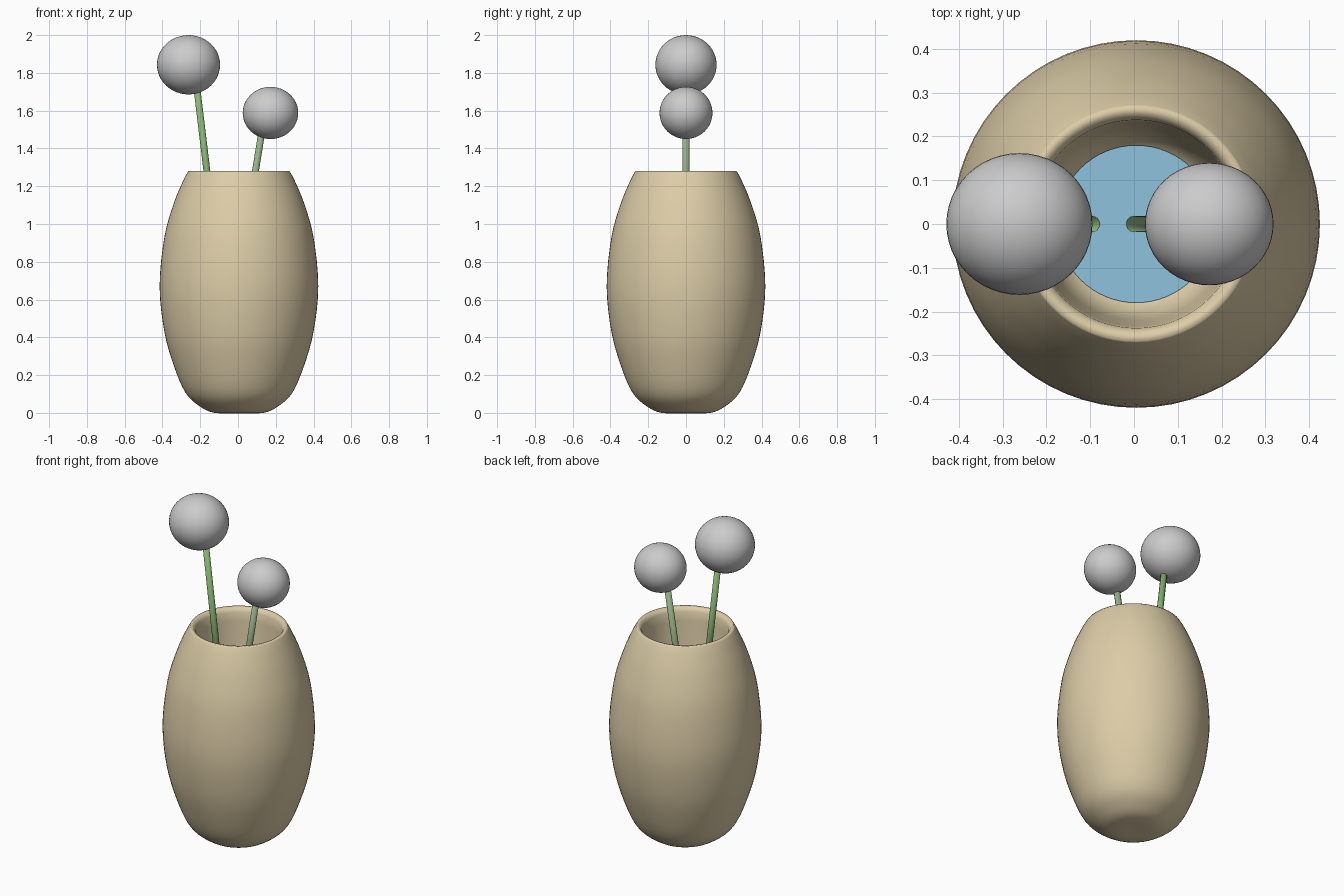
import bpy, bmesh, math
from mathutils import Vector

if "Cube" in bpy.data.objects:
    bpy.data.objects.remove(bpy.data.objects["Cube"])


def material(name, color):
    m = bpy.data.materials.new(name)
    m.diffuse_color = (*color, 1)
    m.use_nodes = True
    m.node_tree.nodes["Principled BSDF"].inputs["Base Color"].default_value = m.diffuse_color
    return m


def finish(name, bm, mat=None, smooth=True):
    bmesh.ops.recalc_face_normals(bm, faces=bm.faces)
    me = bpy.data.meshes.new(name)
    bm.to_mesh(me)
    bm.free()
    for p in me.polygons:
        p.use_smooth = smooth
    ob = bpy.data.objects.new(name, me)
    bpy.context.collection.objects.link(ob)
    if mat:
        me.materials.append(mat)
    return ob


def smooth_profile(pts, steps=4):
    # Catmull-Rom curve through the profile points
    p = [Vector(q) for q in pts]
    p = [p[0]] + p + [p[-1]]
    out = []
    for a, b, c, d in zip(p, p[1:], p[2:], p[3:]):
        for i in range(steps):
            t = i / steps
            out.append(0.5 * (2 * b + (c - a) * t + (2 * a - 5 * b + 4 * c - d) * t * t
                              + (3 * b - a - 3 * c + d) * t ** 3))
    return out + [p[-1]]


def lathe(name, profile, mat, cx, n=64):
    bm = bmesh.new()
    vs = [bm.verts.new((r, 0, z)) for r, z in profile]
    es = [bm.edges.new(e) for e in zip(vs, vs[1:])]
    bmesh.ops.spin(bm, geom=vs + es, axis=(0, 0, 1), cent=(0, 0, 0),
                   angle=2 * math.pi, steps=n)
    bmesh.ops.remove_doubles(bm, verts=bm.verts, dist=1e-4)
    bmesh.ops.translate(bm, verts=bm.verts, vec=(cx, 0, 0))
    return finish(name, bm, mat)


def stem(name, bottom, top, radius, mat):
    a, b = Vector(bottom), Vector(top)
    bm = bmesh.new()
    bmesh.ops.create_cone(bm, cap_ends=True, segments=16, radius1=radius,
                          radius2=radius, depth=(b - a).length)
    rot = (b - a).to_track_quat('Z', 'Y').to_matrix()
    bmesh.ops.rotate(bm, verts=bm.verts, cent=(0, 0, 0), matrix=rot)
    bmesh.ops.translate(bm, verts=bm.verts, vec=(a + b) / 2)
    return finish(name, bm, mat)


def bloom(name, centre, radii):
    bm = bmesh.new()
    bmesh.ops.create_uvsphere(bm, u_segments=48, v_segments=24, radius=1)
    bmesh.ops.scale(bm, verts=bm.verts, vec=radii)
    bmesh.ops.translate(bm, verts=bm.verts, vec=centre)
    return finish(name, bm)


clay = material("clay", (0.72, 0.61, 0.39))
blue = material("water_blue", (0.27, 0.54, 0.73))
green = material("stem_green", (0.25, 0.47, 0.17))
dull_green = material("stem_dull_green", (0.30, 0.44, 0.24))

CX = 0.005
WATER_Z = 0.7

# Vase: bulging outside, rounded rim, tapering inside
outer = smooth_profile([(0.0, 0.0), (0.13, 0.0), (0.215, 0.04), (0.285, 0.11), (0.345, 0.25),
                        (0.395, 0.43), (0.42, 0.67), (0.395, 0.93), (0.345, 1.11),
                        (0.295, 1.23), (0.268, 1.28)])
inner = [Vector(q) for q in [(0.25, 1.277), (0.238, 1.255), (0.234, 1.2),
                             (0.22, 1.0), (0.181, WATER_Z), (0.0, WATER_Z - 0.02)]]
lathe("vase", outer + inner, clay, CX)

# Water disc inside the vase
bm = bmesh.new()
bmesh.ops.create_circle(bm, cap_ends=True, segments=64, radius=0.18)
bmesh.ops.translate(bm, verts=bm.verts, vec=(CX, 0, WATER_Z + 0.005))
finish("water", bm, blue, False)

# Stems and round flower heads
stem("tall_stem", (-0.096, 0, 0.71), (-0.232, 0, 1.84), 0.018, green)
stem("short_stem", (0.0, 0, 0.71), (0.141, 0, 1.58), 0.018, dull_green)
bloom("tall_bloom", (-0.262, 0, 1.843), (0.167, 0.162, 0.157))
bloom("short_bloom", (0.172, 0, 1.588), (0.147, 0.14, 0.138))
